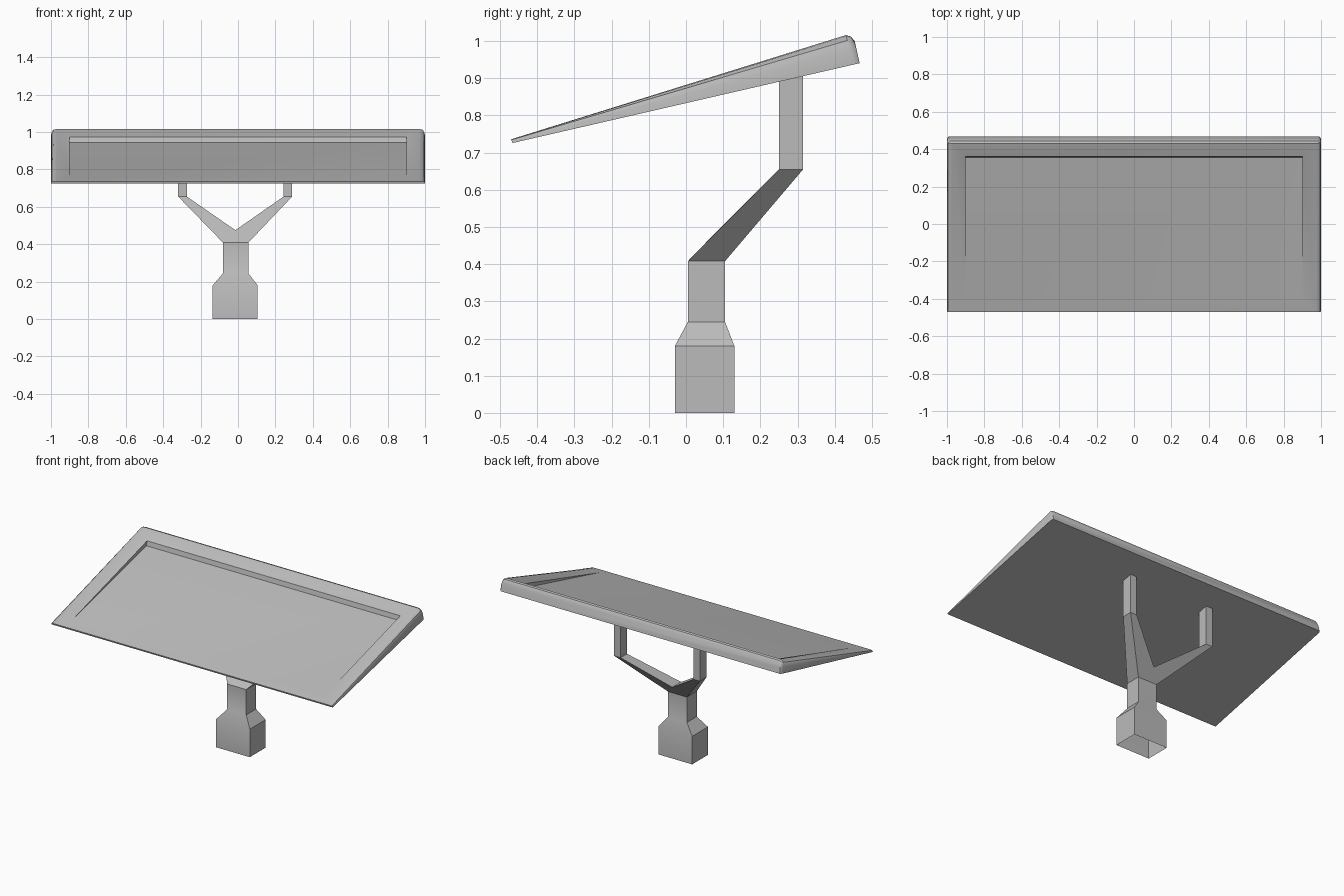
import bpy
import bmesh
import math

if "Cube" in bpy.data.objects:
    bpy.data.objects.remove(bpy.data.objects["Cube"], do_unlink=True)

GREY = (0.5, 0.5, 0.5, 1.0)
mat = bpy.data.materials.new("plain_grey")
mat.use_nodes = True
mat.diffuse_color = GREY
mat.node_tree.nodes["Principled BSDF"].inputs["Base Color"].default_value = GREY


def finish(bm, name):
    """Turn a bmesh into a named, shaded object."""
    bmesh.ops.recalc_face_normals(bm, faces=bm.faces)
    mesh = bpy.data.meshes.new(name)
    bm.to_mesh(mesh)
    bm.free()
    mesh.materials.append(mat)
    obj = bpy.data.objects.new(name, mesh)
    bpy.context.collection.objects.link(obj)
    bpy.ops.object.select_all(action="DESELECT")
    obj.select_set(True)
    bpy.context.view_layer.objects.active = obj
    bpy.ops.object.shade_smooth_by_angle(angle=math.radians(30))
    return obj


def ring(bm, points):
    return [bm.verts.new(p) for p in points]


def bridge(bm, a, b, closed=True):
    n = len(a)
    for i in range(n if closed else n - 1):
        j = (i + 1) % n
        bm.faces.new((a[i], a[j], b[j], b[i]))


def rect(x0, x1, y0, y1, z):
    return [(x0, y0, z), (x1, y0, z), (x1, y1, z), (x0, y1, z)]


# Stand: open-bottomed foot, taper and neck
bm = bmesh.new()
levels = [
    rect(-0.135, 0.105, -0.03, 0.13, 0.0),
    rect(-0.135, 0.105, -0.03, 0.13, 0.18),
    rect(-0.08, 0.055, 0.005, 0.105, 0.245),
    rect(-0.08, 0.055, 0.005, 0.105, 0.408),
]
rings = [ring(bm, pts) for pts in levels]
for low, high in zip(rings, rings[1:]):
    bridge(bm, low, high)

# Fork: crotch between two arms that lean back, then rise as posts
fl, fr, br, bl = rings[-1]
cf, cb = ring(bm, [(-0.014, 0.07, 0.475), (-0.014, 0.16, 0.475)])
bm.faces.new((fl, fr, cf))
bm.faces.new((br, bl, cb))
for start, outer, inner in (((fl, cf, cb, bl), -0.32, -0.274),
                            ((fr, cf, cb, br), 0.29, 0.244)):
    elbow = ring(bm, rect(outer, inner, 0.25, 0.315, 0.655))
    top = ring(bm, [(outer, 0.25, 0.895), (inner, 0.25, 0.895),
                    (inner, 0.315, 0.91), (outer, 0.315, 0.91)])
    bridge(bm, start, elbow)
    bridge(bm, elbow, top)
    bm.faces.new(top)
finish(bm, "forked_stand")

# Panel: wedge with rounded upper edges, lofted front to back
bm = bmesh.new()
half = [(1.0, 0.0), (1.0, 0.55), (0.995, 0.82), (0.985, 0.96), (0.97, 1.0)]
section = [(-x, f) for x, f in half] + [(x, f) for x, f in reversed(half)]


def panel_ring(y, bottom_y, top, squeeze=1.0):
    bottom = 0.725 + (bottom_y + 0.47) * 0.23
    return ring(bm, [(x * squeeze, bottom_y + (y - bottom_y) * f,
                      bottom + (top - bottom) * f) for x, f in section])


front = panel_ring(-0.47, -0.467, 0.736)
back = panel_ring(0.43, 0.452, 1.016)
edge = panel_ring(0.444, 0.461, 1.012, 0.997)
tail = panel_ring(0.454, 0.467, 0.999, 0.992)
m = len(half)
for a, b in ((front, back), (back, edge), (edge, tail)):
    bridge(bm, a[:m], b[:m], False)
    bridge(bm, a[m:], b[m:], False)
    bm.faces.new((a[0], b[0], b[-1], a[-1]))
for a, b in ((back, edge), (edge, tail)):
    bm.faces.new((a[m - 1], a[m], b[m], b[m - 1]))
bm.faces.new(front)
bm.faces.new(tail)

# Recessed tray: raised rim whose step fades out toward the front
outer = [front[m - 1], front[m], back[m], back[m - 1]]
rim = ring(bm, [(-0.9, -0.40, 0.753), (0.9, -0.40, 0.753),
                (0.9, 0.362, 0.972), (-0.9, 0.362, 0.972)])
floor = ring(bm, [(0.9, 0.355, 0.943), (-0.9, 0.355, 0.943)])
bridge(bm, outer, rim)
bm.faces.new((rim[0], rim[1], floor[0], floor[1]))
bm.faces.new((rim[1], rim[2], floor[0]))
bm.faces.new((rim[2], rim[3], floor[1], floor[0]))
bm.faces.new((rim[3], rim[0], floor[1]))
finish(bm, "tilted_panel")
